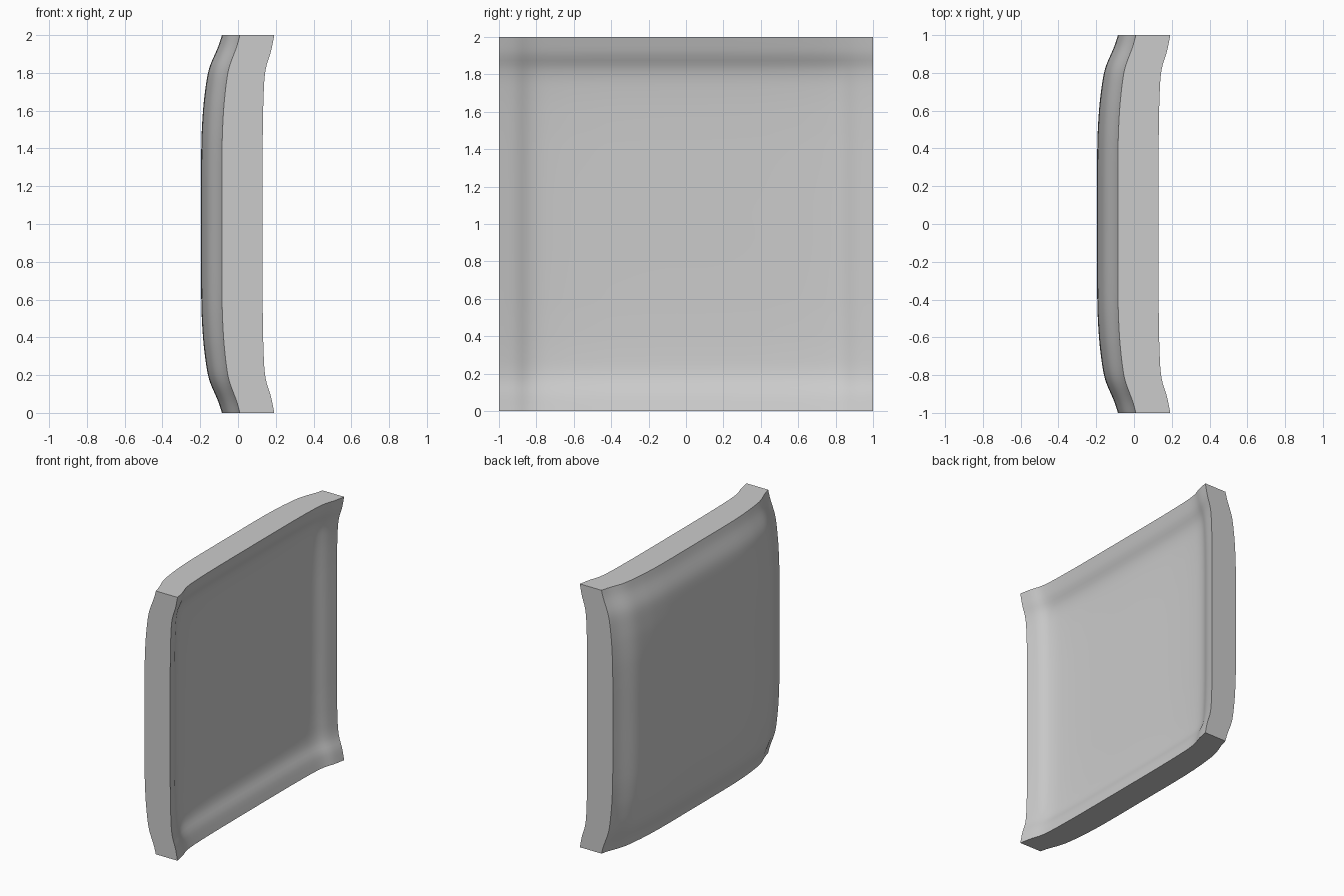
import bpy, bmesh

if "Cube" in bpy.data.objects:
    bpy.data.objects.remove(bpy.data.objects["Cube"])

# Rim curves: (distance from centre, rise from 0 at the middle to 1 at the rim)
BACK = [(0.0, 0.0), (0.42, 0.01), (0.6, 0.09), (0.72, 0.21), (0.8, 0.33),
        (0.85, 0.47), (0.92, 0.75), (0.95, 0.86), (1.0, 1.0)]
FRONT = [(0.0, 0.0), (0.42, 0.01), (0.6, 0.05), (0.7, 0.10), (0.78, 0.18),
         (0.84, 0.34), (0.9, 0.66), (0.93, 0.78), (1.0, 1.0)]


def rise(curve, t):
    """Smooth interpolation through the curve points."""
    t = min(abs(t), 1.0)
    n = len(curve)

    def slope(i):
        a, b = curve[max(i - 1, 0)], curve[min(i + 1, n - 1)]
        return 0.0 if i == 0 else (b[1] - a[1]) / (b[0] - a[0])

    for i in range(n - 1):
        (x0, y0), (x1, y1) = curve[i], curve[i + 1]
        if t <= x1:
            h = x1 - x0
            s = (t - x0) / h
            return ((2*s**3 - 3*s**2 + 1) * y0 + (s**3 - 2*s**2 + s) * h * slope(i)
                    + (3*s**2 - 2*s**3) * y1 + (s**3 - s**2) * h * slope(i + 1))
    return 1.0


def dish(curve, base, height, corner, y, v):
    """Depth of a square dished surface whose rim lifts along both axes."""
    a, b = rise(curve, y), rise(curve, v)
    return base + height * (a + b) - corner * a * b


# Panel: a flat grid doubled into a slab, then both sides dished
bm = bmesh.new()
bmesh.ops.create_grid(bm, x_segments=80, y_segments=80, size=1.0)
back = list(bm.verts)
res = bmesh.ops.extrude_face_region(bm, geom=bm.faces[:], use_keep_orig=True)
front = [g for g in res["geom"] if isinstance(g, bmesh.types.BMVert)]
for vert in back:
    y, v = vert.co.x, vert.co.y
    vert.co = (dish(BACK, -0.195, 0.11, 0.015, y, v), y, v + 1)
for vert in front:
    y, v = vert.co.x, vert.co.y
    vert.co = (dish(FRONT, 0.035, 0.095, 0.033, y, v), y, v + 1)
bmesh.ops.recalc_face_normals(bm, faces=bm.faces[:])

mesh = bpy.data.meshes.new("dished_panel")
bm.to_mesh(mesh)
bm.free()
panel = bpy.data.objects.new("dished_panel", mesh)
bpy.context.collection.objects.link(panel)

grey = bpy.data.materials.new("light grey")
grey.diffuse_color = (0.6, 0.6, 0.6, 1)
grey.use_nodes = True
grey.node_tree.nodes["Principled BSDF"].inputs["Base Color"].default_value = grey.diffuse_color
mesh.materials.append(grey)

# Smooth faces, sharp rim edges
bpy.context.view_layer.objects.active = panel
panel.select_set(True)
bpy.ops.object.shade_smooth_by_angle(angle=0.7)
